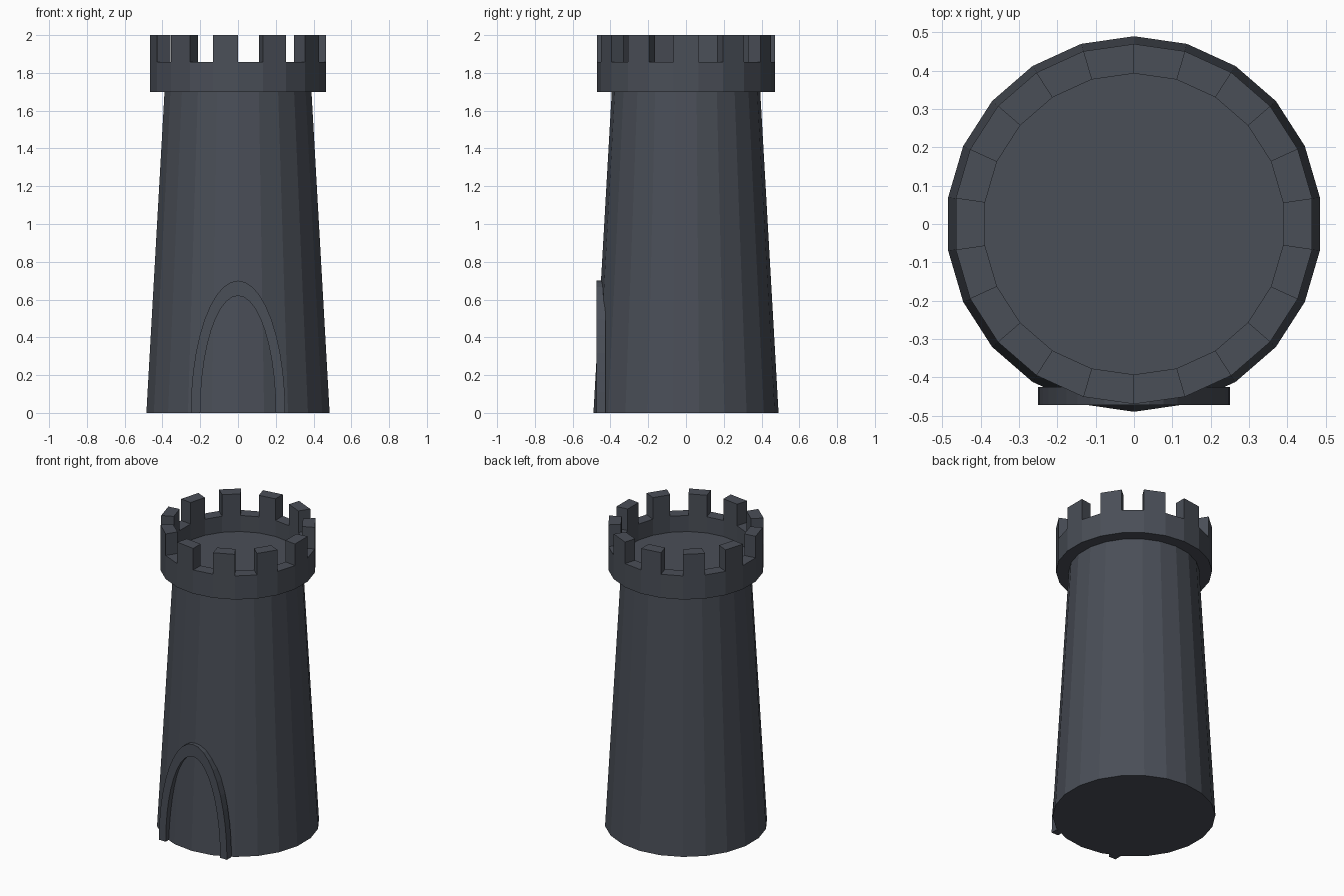
import bpy, bmesh, math

if "Cube" in bpy.data.objects:
    bpy.data.objects.remove(bpy.data.objects["Cube"])

N = 22  # sides of the tower

stone = bpy.data.materials.new("dark slate stone")
stone.diffuse_color = (0.068, 0.077, 0.096, 1)
stone.use_nodes = True
stone.node_tree.nodes["Principled BSDF"].inputs["Base Color"].default_value = stone.diffuse_color


def finish(name, bm):
    bmesh.ops.recalc_face_normals(bm, faces=bm.faces[:])
    me = bpy.data.meshes.new(name)
    bm.to_mesh(me)
    bm.free()
    me.materials.append(stone)
    ob = bpy.data.objects.new(name, me)
    bpy.context.collection.objects.link(ob)
    return ob


def ring(bm, r, z):
    angles = [-math.pi / 2 + 2 * math.pi * i / N for i in range(N)]
    return [bm.verts.new((r * math.cos(a), r * math.sin(a), z)) for a in angles]


def bridge(bm, a, b, closed=True):
    n = len(a)
    return [bm.faces.new((a[i], a[(i + 1) % n], b[(i + 1) % n], b[i]))
            for i in range(n if closed else n - 1)]


# tapered tower body, its flat top is the roof floor
bm = bmesh.new()
loops = [ring(bm, 0.49, 0), ring(bm, 0.393, 1.70), ring(bm, 0.393, 1.75)]
bridge(bm, loops[0], loops[1])
bridge(bm, loops[1], loops[2])
bm.faces.new(loops[0])
bm.faces.new(loops[2])
finish("tower_body", bm)

# parapet ring with a merlon raised on every second side
bm = bmesh.new()
lo_out, hi_out = ring(bm, 0.47, 1.70), ring(bm, 0.47, 1.857)
lo_in, hi_in = ring(bm, 0.393, 1.70), ring(bm, 0.393, 1.857)
bridge(bm, lo_out, hi_out)
bridge(bm, lo_in, hi_in)
bridge(bm, lo_out, lo_in)
top = bridge(bm, hi_out, hi_in)
bmesh.ops.recalc_face_normals(bm, faces=bm.faces[:])
raised = bmesh.ops.extrude_discrete_faces(bm, faces=top[1::2])["faces"]
for v in {v for f in raised for v in f.verts}:
    v.co.z = 2.0
finish("battlements", bm)

# arched door surround, half-elliptical
bm = bmesh.new()
SEG = 20


def arch(w, h, y):
    return [bm.verts.new((w * math.cos(math.pi * i / SEG), y,
                          h * math.sin(math.pi * i / SEG))) for i in range(SEG + 1)]


sections = [arch(0.25, 0.70, -0.473), arch(0.20, 0.62, -0.473),
            arch(0.20, 0.62, -0.425), arch(0.25, 0.70, -0.425)]
for k in range(4):
    bridge(bm, sections[k], sections[(k + 1) % 4], closed=False)
for end in (0, SEG):
    bm.faces.new([s[end] for s in sections])
finish("door_arch", bm)
